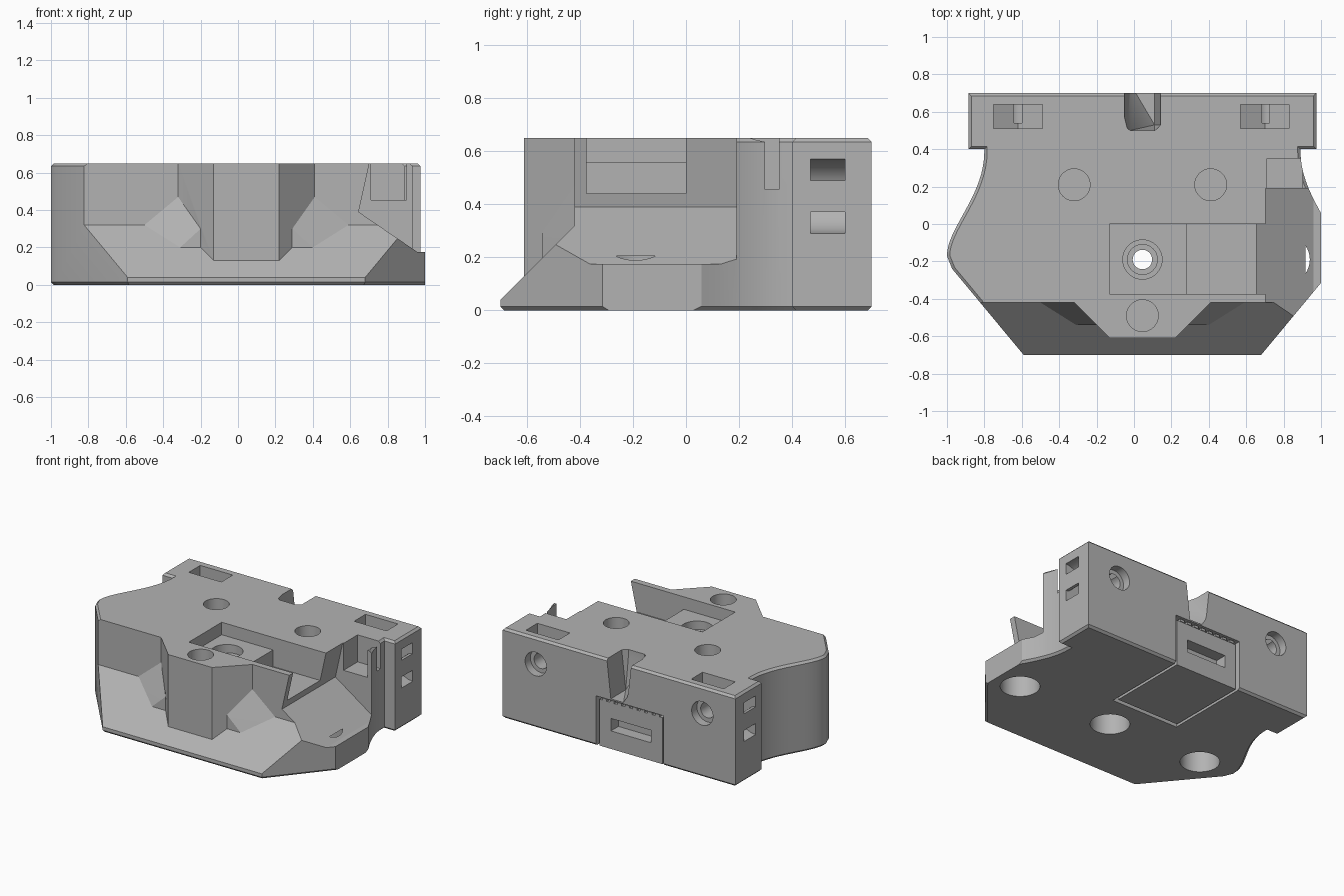
import bpy, bmesh, math
from mathutils import Vector
from mathutils.geometry import interpolate_bezier

cube = bpy.data.objects.get("Cube")
if cube:
    bpy.data.objects.remove(cube)

CX = 0.045      # mirror line of the housing
H = 0.65        # overall height

grey = bpy.data.materials.new("matte grey")
grey.use_nodes = True
colour = (0.45, 0.45, 0.45, 1)
grey.diffuse_color = colour
grey.node_tree.nodes["Principled BSDF"].inputs["Base Color"].default_value = colour


def finish(name, bm):
    bmesh.ops.recalc_face_normals(bm, faces=bm.faces)
    mesh = bpy.data.meshes.new(name)
    bm.to_mesh(mesh)
    bm.free()
    mesh.materials.append(grey)
    obj = bpy.data.objects.new(name, mesh)
    bpy.context.collection.objects.link(obj)
    return obj


def prism(name, pts, lo, hi, axis="z", chamfer=0, rims=()):
    """Extrude a 2D profile along an axis, optionally chamfering its rims."""
    place = {"x": lambda a, b, d: (d, a, b),
             "y": lambda a, b, d: (a, d, b),
             "z": lambda a, b, d: (a, b, d)}[axis]
    bm = bmesh.new()
    rings = [[bm.verts.new(place(a, b, d)) for a, b in pts] for d in (lo, hi)]
    n = len(pts)
    bm.faces.new(rings[0])
    bm.faces.new(rings[1])
    for i in range(n):
        j = (i + 1) % n
        bm.faces.new((rings[0][i], rings[0][j], rings[1][j], rings[1][i]))
    bmesh.ops.recalc_face_normals(bm, faces=bm.faces)
    if chamfer:
        edges = [e for e in bm.edges
                 if any(all(abs(v.co.z - z) < 1e-4 for v in e.verts) for z in rims)]
        bmesh.ops.bevel(bm, geom=edges, offset=chamfer, segments=1, affect="EDGES")
    return finish(name, bm)


def box(name, x, y, z):
    return prism(name, [(x[0], y[0]), (x[1], y[0]), (x[1], y[1]), (x[0], y[1])], *z)


def rod(name, a, b, r, lo, hi, axis="z", sides=40):
    pts = [(a + r * math.cos(t * math.tau / sides), b + r * math.sin(t * math.tau / sides))
           for t in range(sides)]
    return prism(name, pts, lo, hi, axis)


def hull(name, pts):
    bm = bmesh.new()
    for p in pts:
        bm.verts.new(p)
    bmesh.ops.convex_hull(bm, input=bm.verts[:])
    return finish(name, bm)


def boolean(target, tool, op="DIFFERENCE"):
    mod = target.modifiers.new("bool", "BOOLEAN")
    mod.operation, mod.solver, mod.object = op, "EXACT", tool
    bpy.context.view_layer.objects.active = target
    bpy.ops.object.modifier_apply(modifier=mod.name)
    bpy.data.objects.remove(tool)


def flip(x):
    return 2 * CX - x


# Housing outline: rear block, curved flanks, angled nose
curve = interpolate_bezier(Vector((-0.8, 0.39)), Vector((-0.8, 0.15)),
                           Vector((-1.0, -0.02)), Vector((-1.0, -0.17)), 18)
left = [(-0.885, 0.7), (-0.885, 0.4), (-0.8, 0.4)]
left += [(p.x, p.y) for p in curve] + [(-0.972, -0.24), (-0.59, -0.7)]
outline = left + [(flip(x), y) for x, y in reversed(left)]
body = prism("housing", outline, 0, H, chamfer=0.015, rims=(0, H))
boolean(body, box("side_trim", (1, 1.3), (-1, 1), (-1, 1)))

# Sloped nose with a tapered centre post and corner gussets
boolean(body, prism("nose_cut", [(-0.42, 0.8), (-0.42, 0.32), (-0.74, 0), (-0.9, 0.0), (-0.9, 0.8)],
                    -1.2, 1.2, "x"))
post = [(-0.32, -0.39), (-0.32, -0.42), (-0.13, -0.61)]
post += [(flip(x), y) for x, y in reversed(post)]
boolean(body, prism("post", post, 0.06, H), "UNION")
for side in (lambda x: x, flip):
    pts = [(-0.32, -0.42, 0.47), (-0.5, -0.42, 0.32), (-0.2, -0.54, 0.3), (-0.2, -0.54, 0.19),
           (-0.32, -0.54, 0.19), (-0.5, -0.41, 0.28), (-0.2, -0.41, 0.47), (-0.2, -0.41, 0.2)]
    boolean(body, hull("gusset", [(side(x), y, z) for x, y, z in pts]), "UNION")

# Side clearance with a slanted wall end and sloping floor
boolean(body, prism("clearance", [(0.705, 0.66), (0.645, 0.39), (0.96, 0.175), (1.2, 0.175),
                                  (1.2, 0.8), (0.705, 0.8)], -0.9, 0.19, "y"))
boolean(body, box("ledge", (0.71, 0.9), (0.15, 0.35), (0.455, 0.8)))

# Stepped top pocket
boolean(body, box("pocket", (-0.13, 0.72), (-0.375, 0.0), (0.56, 0.8)))
boolean(body, box("pocket_step", (0.28, 0.72), (-0.375, 0.0), (0.44, 0.8)))

# Magnet recesses on top, mounting bores underneath
for x, y in ((-0.32, 0.21), (0.41, 0.21), (CX, -0.49)):
    boolean(body, rod("magnet_recess", x, y, 0.085, H - 0.1, H + 0.1))
for x in (-0.72, CX, 0.81):
    boolean(body, rod("mount_bore", x, -0.19, 0.13, -0.1, 0.205))
for r, z in ((0.105, 0.5), (0.08, 0.43), (0.052, 0.1)):
    boolean(body, rod("centre_bore", CX, -0.19, r, z, 0.7))

# Strap slots: V-shaped on top, looped channels in the flanks
for x in (-0.62, 0.7):
    v = [(x - 0.13, 0.8), (x - 0.13, 0.57), (x, 0.5), (x + 0.13, 0.57), (x + 0.13, 0.8)]
    boolean(body, prism("top_slot", v, 0.51, 0.64, "y"))
for x, s in ((-0.885, 1), (0.975, -1)):
    arc = [math.pi * i / 12 for i in range(13)]
    loop = [(x - s * 0.05, 0.57)]
    loop += [(x + s * 0.14 * math.sin(t), 0.43 + 0.14 * math.cos(t)) for t in arc]
    loop += [(x - s * 0.05, 0.29), (x - s * 0.05, 0.37)]
    loop += [(x + s * 0.06 * math.sin(t), 0.43 - 0.06 * math.cos(t)) for t in arc]
    loop += [(x - s * 0.05, 0.49)]
    boolean(body, prism("side_channel", loop, 0.47, 0.6, "y"))

# Rear cable notch with flared walls and a ramped floor
notch = [(x, y, z) for x0, x1, z in ((-0.06, 0.15, 0.72), (-0.02, 0.11, 0.0))
         for x in (x0, x1) for y, z in ((0.53, z or 0.58), (0.75, z or 0.37))]
notch += [(-0.02, 0.5, 0.72), (0.11, 0.5, 0.72), (-0.02, 0.5, 0.6), (0.11, 0.5, 0.6)]
boolean(body, hull("rear_notch", notch))

# Rear screw holes
for x in (-0.62, 0.71):
    boolean(body, rod("screw_head", x, 0.46, 0.085, 0.64, 0.8, "y"))
    boolean(body, rod("screw_hole", x, 0.46, 0.055, 0.54, 0.7, "y"))

# Sliding drawer set into the rear
boolean(body, box("drawer_bay", (-0.31, 0.23), (0.06, 0.8), (-0.1, 0.36)))
drawer = box("drawer", (-0.29, 0.21), (0.09, 0.685), (0, 0.335))
boolean(drawer, box("drawer_slot", (-0.2, 0.12), (0.6, 0.8), (0.13, 0.22)))
for i in range(8):
    x = -0.27 + i * 0.06
    box("drawer_rib", (x, x + 0.035), (0.62, 0.69), (0.335, 0.352))

# Smooth the round surfaces, keep edges sharp
for obj in (body, drawer):
    bpy.ops.object.select_all(action="DESELECT")
    obj.select_set(True)
    bpy.context.view_layer.objects.active = obj
    bpy.ops.object.shade_smooth_by_angle(angle=math.radians(25))
